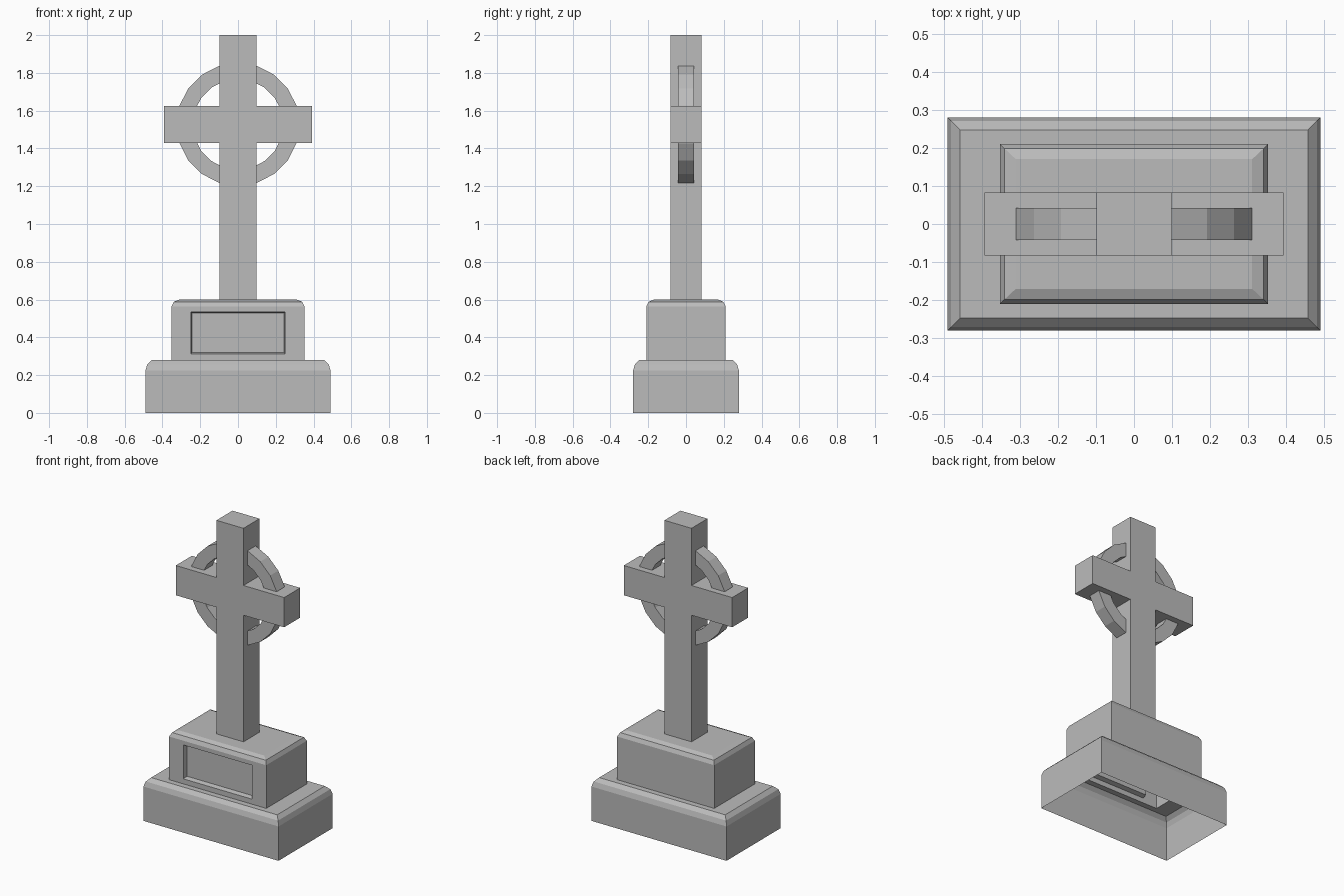
import bpy
import bmesh
from math import cos, sin, tau

cube = bpy.data.objects.get("Cube")
if cube:
    bpy.data.objects.remove(cube)

stone = bpy.data.materials.new("grey_stone")
stone.use_nodes = True
GREY = (0.5, 0.5, 0.5, 1)
stone.diffuse_color = GREY
stone.node_tree.nodes["Principled BSDF"].inputs["Base Color"].default_value = GREY


def finish(name, bm):
    mesh = bpy.data.meshes.new(name)
    bm.to_mesh(mesh)
    bm.free()
    mesh.materials.append(stone)
    obj = bpy.data.objects.new(name, mesh)
    bpy.context.collection.objects.link(obj)
    return obj


def bridge(bm, lower, upper):
    n = len(lower)
    return [bm.faces.new((lower[i], lower[(i + 1) % n], upper[(i + 1) % n], upper[i]))
            for i in range(n)]


# Stepped pedestal: stacked rectangles, hollow and open underneath
# each level is half width, half depth, height
levels = [
    (0.49, 0.28, 0), (0.49, 0.28, 0.225), (0.48, 0.27, 0.257), (0.457, 0.247, 0.28),
    (0.352, 0.21, 0.28), (0.352, 0.21, 0.563), (0.34, 0.198, 0.588), (0.31, 0.17, 0.6),
]
bm = bmesh.new()
rings = [[bm.verts.new((sx * w, sy * d, z)) for sx, sy in ((-1, -1), (1, -1), (1, 1), (-1, 1))]
         for w, d, z in levels]
walls = [bridge(bm, a, b) for a, b in zip(rings, rings[1:])]
bm.faces.new(rings[-1])
bm.normal_update()

# Recessed inscription panel in the front of the upper block
panel = walls[4][0]
bmesh.ops.inset_individual(bm, faces=[panel], thickness=0.03)
for v in panel.verts:
    v.co.x = 0.25 if v.co.x > 0 else -0.25
    v.co.z = 0.535 if v.co.z > 0.42 else 0.313
bm.normal_update()
bmesh.ops.inset_individual(bm, faces=[panel], thickness=0.01, depth=-0.03)
finish("pedestal", bm)

# Cross: one outline extruded front to back
SHAFT, ARM, LOW, HIGH, HALF = 0.098, 0.393, 1.43, 1.625, 0.083
right_side = [(SHAFT, 0.6), (SHAFT, LOW), (ARM, LOW), (ARM, HIGH), (SHAFT, HIGH), (SHAFT, 2)]
outline = right_side + [(-x, z) for x, z in reversed(right_side)]
bm = bmesh.new()
front = [bm.verts.new((x, -HALF, z)) for x, z in outline]
back = [bm.verts.new((x, HALF, z)) for x, z in outline]
bm.faces.new(front)
bm.faces.new(back[::-1])
bridge(bm, front, back)
bmesh.ops.recalc_face_normals(bm, faces=bm.faces)
finish("cross", bm)

# Twenty-sided ring around the crossing
SIDES, CENTRE = 20, (LOW + HIGH) / 2
bm = bmesh.new()
loops = [[bm.verts.new((r * cos(tau * i / SIDES), y, CENTRE + r * sin(tau * i / SIDES)))
          for i in range(SIDES)]
         for r, y in ((0.325, -0.042), (0.325, 0.042), (0.24, 0.042), (0.24, -0.042))]
for a, b in zip(loops, loops[1:] + loops[:1]):
    bridge(bm, a, b)
bmesh.ops.recalc_face_normals(bm, faces=bm.faces)
finish("cross_ring", bm)
